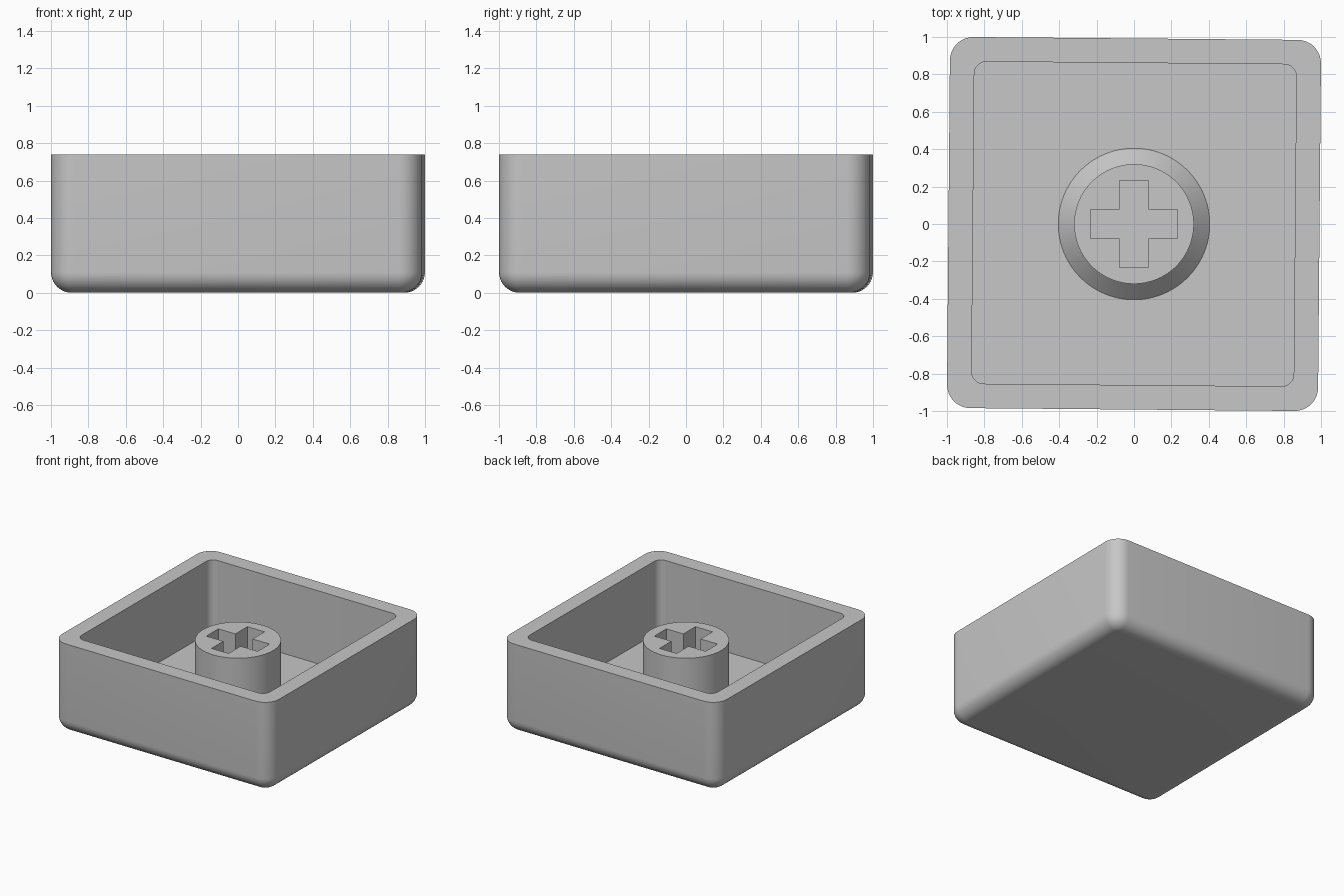
import bpy, bmesh, math

if "Cube" in bpy.data.objects:
    bpy.data.objects.remove(bpy.data.objects["Cube"])

grey = bpy.data.materials.new("plain grey")
grey.diffuse_color = (0.57, 0.57, 0.57, 1)
grey.use_nodes = True
grey.node_tree.nodes["Principled BSDF"].inputs["Base Color"].default_value = grey.diffuse_color

FLOOR, RIM, STEM_TOP = 0.14, 0.74, 0.63


def rounded_square(half, radius, z, steps=10):
    """Ring of points around a square with rounded corners."""
    pts = []
    for k in range(4):
        sx, sy = ((1, 1), (-1, 1), (-1, -1), (1, -1))[k]
        for i in range(steps + 1):
            a = math.pi / 2 * (k + i / steps)
            pts.append((sx * (half - radius) + radius * math.cos(a),
                        sy * (half - radius) + radius * math.sin(a), z))
    return pts


def circle(radius, z, n=96):
    return [(radius * math.cos(2 * math.pi * i / n),
             radius * math.sin(2 * math.pi * i / n), z) for i in range(n)]


def loft(bm, rings):
    """Skin consecutive rings of points and return the vertex rings."""
    loops = [[bm.verts.new(p) for p in ring] for ring in rings]
    for a, b in zip(loops, loops[1:]):
        n = len(a)
        for i in range(n):
            j = (i + 1) % n
            bm.faces.new((a[i], a[j], b[j], b[i]))
    return loops


def finish(bm, name):
    mesh = bpy.data.meshes.new(name)
    bm.to_mesh(mesh)
    bm.free()
    obj = bpy.data.objects.new(name, mesh)
    bpy.context.collection.objects.link(obj)
    mesh.materials.append(grey)
    bpy.ops.object.select_all(action='DESELECT')
    obj.select_set(True)
    bpy.context.view_layer.objects.active = obj
    bpy.ops.object.shade_smooth_by_angle(angle=math.radians(30))
    return obj


# Hollow shell: filleted underside, outer wall, flat rim, inner wall, floor
HALF, CORNER, FILLET = 0.992, 0.125, 0.11
bm = bmesh.new()
rings = []
for i in range(11):
    a = math.pi / 2 * i / 10
    inset = FILLET * (1 - math.sin(a))
    rings.append(rounded_square(HALF - inset, CORNER - inset,
                                FILLET * (1 - math.cos(a))))
rings += [rounded_square(HALF, CORNER, RIM),
          rounded_square(0.861, 0.065, RIM),
          rounded_square(0.861, 0.065, FLOOR)]
loops = loft(bm, rings)
bm.faces.new(loops[0][::-1])
bm.faces.new(loops[-1])
shell = finish(bm, "shell")
shell.rotation_euler.z = math.radians(-0.5)

# Stem: chamfered foot, round post, cross-shaped socket down to the floor
bm = bmesh.new()
post = loft(bm, [circle(0.405, FLOOR), circle(0.32, FLOOR + 0.085),
                 circle(0.32, STEM_TOP)])
w, r = 0.078, 0.233
arm = [(r, -w), (r, w), (w, w)]
cross = []
for k in range(4):
    c, s = ((1, 0), (0, 1), (-1, 0), (0, -1))[k]
    cross += [(x * c - y * s, x * s + y * c) for x, y in arm]
socket = loft(bm, [[(x, y, STEM_TOP) for x, y in cross],
                   [(x, y, FLOOR + 0.001) for x, y in cross]])
bm.faces.new(socket[1])

# Flat top of the stem between the circle and the cross
edges = []
for loop in (post[2], socket[0]):
    for i, v in enumerate(loop):
        edges.append(bm.edges.get((v, loop[(i + 1) % len(loop)])))
bmesh.ops.triangle_fill(bm, edges=edges, use_beauty=True, normal=(0, 0, 1))
bmesh.ops.recalc_face_normals(bm, faces=bm.faces)
finish(bm, "stem")
